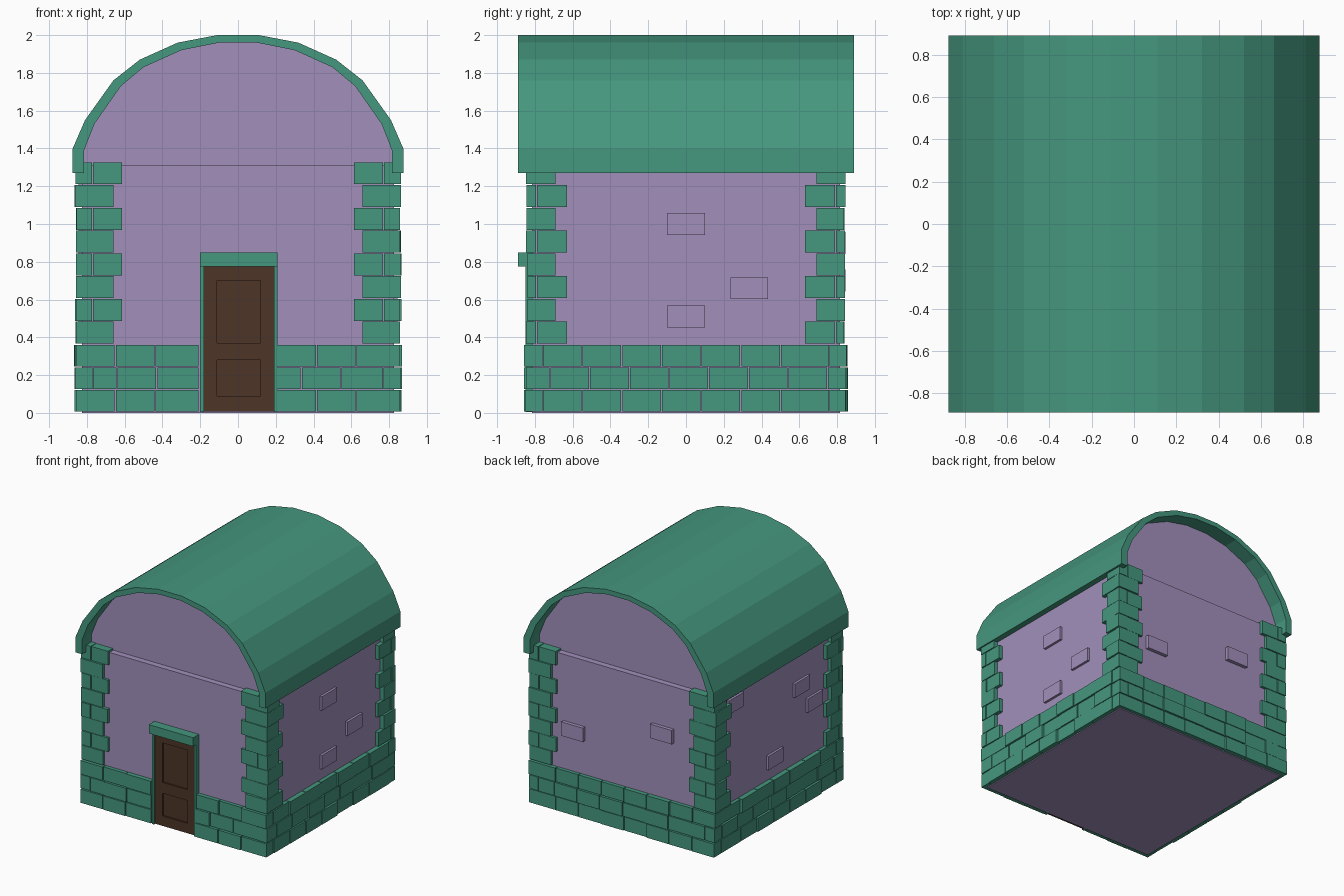
import bpy, bmesh, random
from mathutils import Vector

if "Cube" in bpy.data.objects:
    bpy.data.objects.remove(bpy.data.objects["Cube"])

random.seed(4)


def material(name, rgb):
    m = bpy.data.materials.new(name)
    m.diffuse_color = (*rgb, 1)
    m.use_nodes = True
    m.node_tree.nodes["Principled BSDF"].inputs["Base Color"].default_value = m.diffuse_color
    return m


GREEN = material("green_stone", (0.06, 0.31, 0.21))
PURPLE = material("purple_plaster", (0.36, 0.28, 0.50))
BROWN = material("brown_wood", (0.075, 0.036, 0.02))


def finish(bm, name, mat):
    bmesh.ops.recalc_face_normals(bm, faces=bm.faces)
    me = bpy.data.meshes.new(name)
    bm.to_mesh(me)
    bm.free()
    me.materials.append(mat)
    ob = bpy.data.objects.new(name, me)
    bpy.context.collection.objects.link(ob)
    return ob


def add_box(bm, x, y, z):
    """Add a box from three (low, high) ranges."""
    vs = bmesh.ops.create_cube(bm, size=1)["verts"]
    for v in vs:
        v.co = Vector([(min(r), max(r))[c > 0] for r, c in zip((x, y, z), v.co)])


def boxes(name, mat, ranges):
    bm = bmesh.new()
    for r in ranges:
        add_box(bm, *r)
    return finish(bm, name, mat)


def extrude_profile(name, mat, pts, y):
    """Extrude an xz outline from -y to y."""
    bm = bmesh.new()
    face = bm.faces.new([bm.verts.new((px, -y, pz)) for px, pz in pts])
    out = bmesh.ops.extrude_face_region(bm, geom=[face])["geom"]
    for v in out:
        if isinstance(v, bmesh.types.BMVert):
            v.co.y = y
    return finish(bm, name, mat)


def jitter():
    return random.uniform(-0.008, 0.008)


# Barrel roof: a faceted arch shell
outer = [(0.875, 1.27), (0.875, 1.40), (0.81, 1.55), (0.66, 1.76), (0.52, 1.87), (0.32, 1.96), (0.11, 2.0)]
inner = [(0.815, 1.27), (0.815, 1.39), (0.76, 1.53), (0.62, 1.73), (0.50, 1.83), (0.30, 1.92), (0.10, 1.96)]


def mirrored(half):
    return half + [(-x, z) for x, z in reversed(half)]


extrude_profile("roof", GREEN, mirrored(outer) + mirrored(inner)[::-1], 0.89)

# Recessed gable block under the roof, and the wall block below it
extrude_profile("gable", PURPLE, mirrored([(x + 0.01, z + 0.01) for x, z in inner]), 0.765)
boxes("walls", PURPLE, [((-0.825, 0.825), (-0.815, 0.815), (0, 1.31))])

# Base courses: running bond, corners alternate between the walls
GAP = 0.006


def split(lo, hi, offset, step=0.21):
    """Cut a run into brick lengths, merging short end pieces."""
    cuts = [lo]
    c = lo + offset
    while c < hi - 0.09:
        cuts.append(c)
        c += step
    cuts.append(hi)
    return [(a + GAP / 2, b - GAP / 2) for a, b in zip(cuts, cuts[1:])]


X, Y, D = 0.86, 0.85, 0.09
base = []
for row in range(3):
    z = (0.008 + row * 0.119, 0.121 + row * 0.119)
    odd = row % 2
    fx = X - D * odd
    sy = Y - D * (1 - odd)
    off = 0.13 if odd else 0.21
    for lo, hi in ((-fx, -0.205), (0.205, fx)):
        for r in split(lo, hi, off):
            base.append((r, (-Y + jitter(), -Y + D), z))
    for r in split(-fx, fx, off):
        base.append((r, (Y - D, Y + jitter()), z))
    for s in (-1, 1):
        for r in split(-sy, sy, off):
            base.append(((s * (X - D), s * (X + jitter())), r, z))
boxes("base_bricks", GREEN, base)

# Corner quoins: one stone turns the corner, a second butts against it
quoins = []
for row in range(8):
    z = (0.367 + row * 0.1205, 0.483 + row * 0.1205)
    for sx in (-1, 1):
        for sy in (-1, 1):
            qx, qy = 0.86 + jitter() * 0.6, 0.842 + jitter() * 0.6
            if row % 2 == 0:
                parts = [((0.66, qx), (0.793, qy)), ((0.78, qx - 0.004), (0.63, 0.788))]
            else:
                parts = [((0.773, qx), (0.69, qy)), ((0.615, 0.768), (0.77, qy - 0.004))]
            for px, py in parts:
                quoins.append(([sx * v for v in px], [sy * v for v in py], z))
boxes("corner_stones", GREEN, quoins)

# Loose bricks showing through the plaster
wall_bricks = []
for s, spots in ((1, [(0, 1.0), (0.335, 0.66), (0, 0.51)]),
                 (-1, [(0.54, 1.17), (0.02, 0.51), (-0.33, 0.98), (-0.5, 0.79)])):
    for y, z in spots:
        wall_bricks.append(((s * 0.8, s * 0.845), (y - 0.1, y + 0.1), (z - 0.058, z + 0.058)))
for x, z in ((0.46, 0.70), (-0.36, 0.90)):
    wall_bricks.append(((x - 0.1, x + 0.1), (0.79, 0.845), (z - 0.058, z + 0.058)))
boxes("wall_bricks", PURPLE, wall_bricks)

# Door frame: two jambs and a projecting lintel
boxes("door_frame", GREEN, [
    ((-0.2, -0.18), (-0.85, -0.8), (0.005, 0.775)),
    ((0.19, 0.21), (-0.85, -0.8), (0.005, 0.775)),
    ((-0.2, 0.21), (-0.89, -0.8), (0.775, 0.848))])

# Door: slab with raised stiles and rails around two panels
door = [((-0.18, 0.19), (-0.823, -0.8), (0.008, 0.775))]
for x in ((-0.18, -0.11), (0.12, 0.19)):
    door.append((x, (-0.838, -0.81), (0.008, 0.775)))
for z in ((0.008, 0.09), (0.28, 0.37), (0.70, 0.775)):
    door.append(((-0.11, 0.12), (-0.838, -0.81), z))
boxes("door", BROWN, door)
